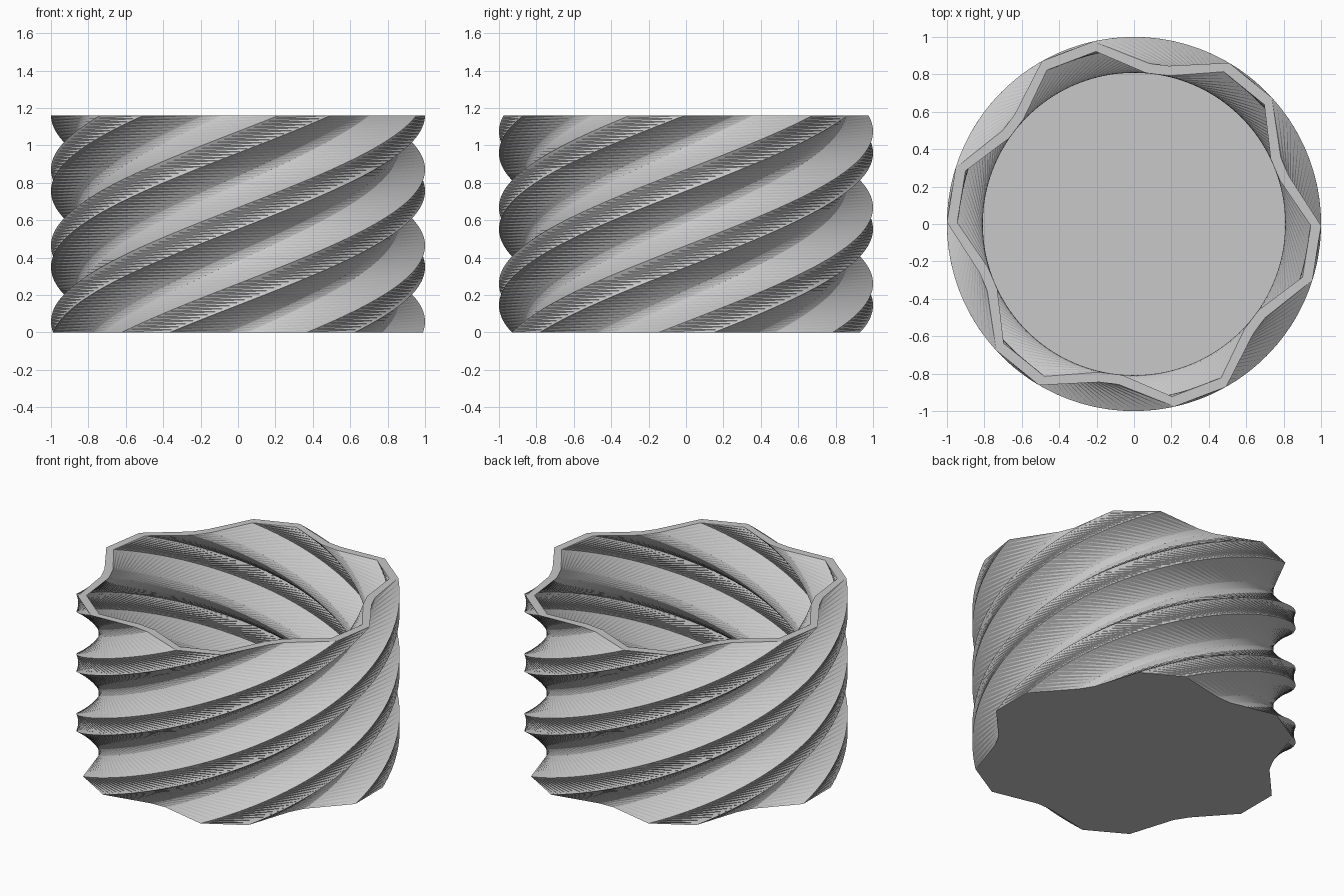
import bpy
import bmesh
from math import radians, sin, cos

cube = bpy.data.objects.get("Cube")
if cube:
    bpy.data.objects.remove(cube)

HEIGHT = 1.16
FLOOR = 0.06
LAYERS = 72
LOBES = 6
TWIST = radians(60 / 0.407)      # turn per unit of height
VALLEY_Z = 0.2                   # height where a valley faces +x

# One lobe as (angle in degrees, radius): valley, crest, crest, valley
OUTER = [(3, 0.862), (21, 1.0), (38, 1.0), (56, 0.866)]
INNER = [(4, 0.81), (21, 0.945), (38, 0.945), (55, 0.815)]


def add_ring(bm, lobe, z):
    """Lobed cross-section, turned according to its height."""
    ring = []
    for i in range(LOBES):
        for degrees, r in lobe:
            a = radians(degrees + i * 360 / LOBES) + (z - VALLEY_Z) * TWIST
            ring.append(bm.verts.new((r * cos(a), r * sin(a), z)))
    return ring


def add_wall(bm, lobe, z0, z1):
    """Twisted wall of triangles; returns its lowest and highest rings."""
    rings = [add_ring(bm, lobe, z0 + (z1 - z0) * k / LAYERS)
             for k in range(LAYERS + 1)]
    n = len(rings[0])
    for low, high in zip(rings, rings[1:]):
        for i in range(n):
            j = (i + 1) % n
            bm.faces.new((low[i], low[j], high[j]))
            bm.faces.new((low[i], high[j], high[i]))
    return rings[0], rings[-1]


bm = bmesh.new()

# Outer and inner walls
base, rim_out = add_wall(bm, OUTER, 0, HEIGHT)
floor, rim_in = add_wall(bm, INNER, FLOOR, HEIGHT)

# Underside and inside floor
bm.faces.new(list(reversed(base)))
bm.faces.new(floor)

# Flat rim
count = len(rim_out)
for i in range(count):
    j = (i + 1) % count
    bm.faces.new((rim_out[i], rim_out[j], rim_in[j], rim_in[i]))

bmesh.ops.recalc_face_normals(bm, faces=bm.faces)
mesh = bpy.data.meshes.new("twisted_pot")
bm.to_mesh(mesh)
bm.free()

# Plain grey material
grey = bpy.data.materials.new("light_grey")
grey.use_nodes = True
colour = (0.58, 0.58, 0.58, 1)
grey.diffuse_color = colour
grey.node_tree.nodes["Principled BSDF"].inputs["Base Color"].default_value = colour
mesh.materials.append(grey)

pot = bpy.data.objects.new("twisted_pot", mesh)
bpy.context.collection.objects.link(pot)
